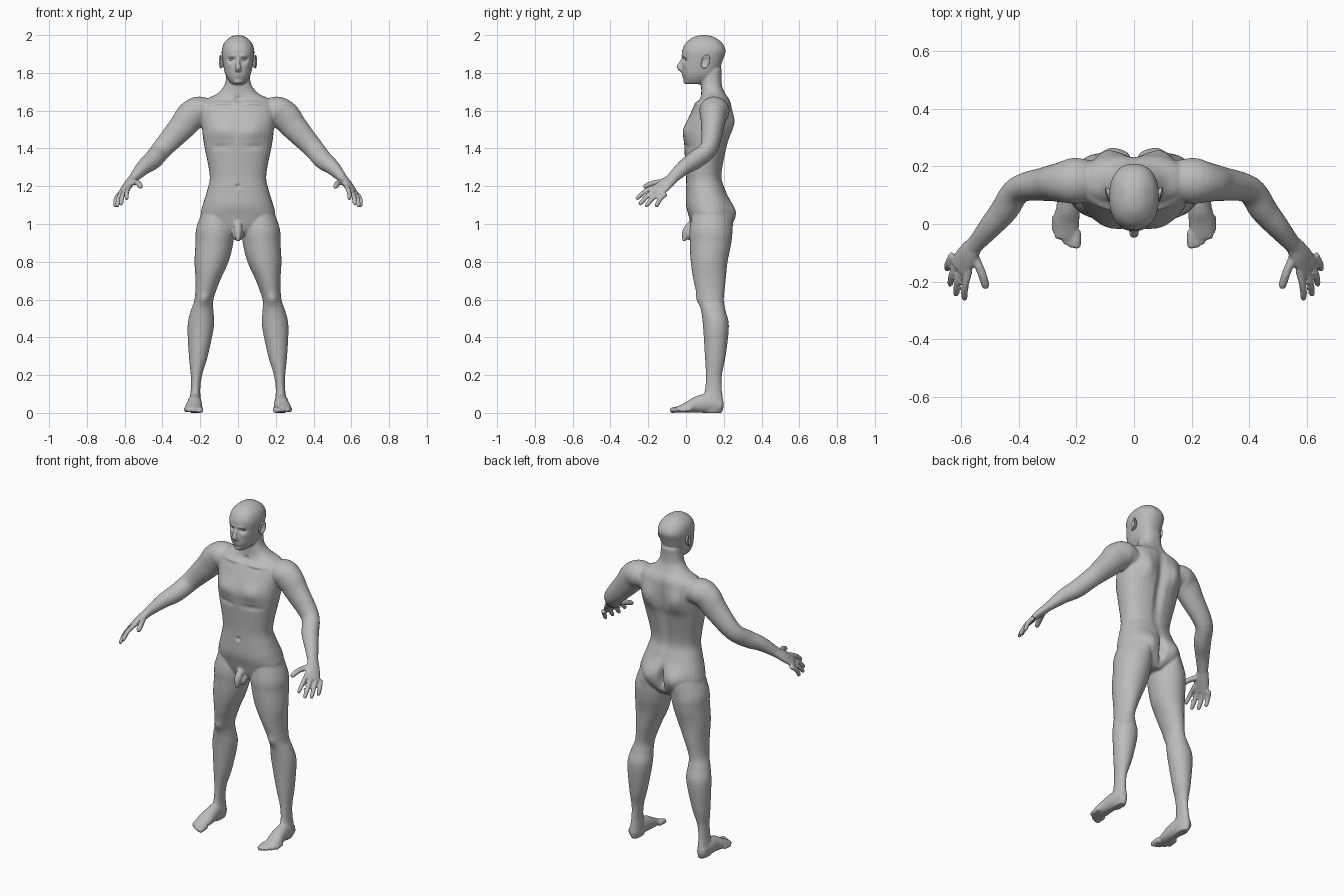
import bpy
import bmesh
import math
from mathutils import Vector, Matrix

CM = 0.01  # parts are described in hundredths of a unit

default_cube = bpy.data.objects.get("Cube")
if default_cube:
    bpy.data.objects.remove(default_cube, do_unlink=True)

grey = (0.5, 0.5, 0.5, 1)
skin = bpy.data.materials.new("neutral grey")
skin.use_nodes = True
skin.diffuse_color = grey
skin.node_tree.nodes["Principled BSDF"].inputs["Base Color"].default_value = grey


def smooth_rows(rows, steps=5):
    """Insert Catmull-Rom rows between the given ones."""
    result = []
    last = len(rows) - 1
    for i in range(last):
        before, start, end, after = (rows[min(max(k, 0), last)] for k in range(i - 1, i + 3))
        for step in range(steps):
            t = step / steps
            result.append([q + 0.5 * t * (r - p + t * (2 * p - 5 * q + 4 * r - s
                           + t * (3 * (q - r) + s - p)))
                           for p, q, r, s in zip(before, start, end, after)])
    result.append(list(rows[-1]))
    return result


def oval(power=2, count=32):
    """Points of a unit superellipse."""
    points = []
    for i in range(count):
        angle = math.tau * i / count
        c, s = math.cos(angle), math.sin(angle)
        points.append((math.copysign(abs(c) ** (2 / power), c),
                       math.copysign(abs(s) ** (2 / power), s)))
    return points


def loft(bm, rings):
    """Skin a list of point rings and cap both ends."""
    loops = [[bm.verts.new(point * CM) for point in ring] for ring in rings]
    for low, high in zip(loops, loops[1:]):
        for i in range(len(low)):
            j = (i + 1) % len(low)
            bm.faces.new((low[i], low[j], high[j], high[i]))
    bm.faces.new(loops[0])
    bm.faces.new(loops[-1])


def upright(bm, rows, side=1, power=2):
    """Loft level sections given as height, x range, y range."""
    rings = []
    for z, left, right, front, back in smooth_rows(rows):
        rings.append([Vector((side * (left + right + u * (right - left)) / 2,
                              (front + back + v * (back - front)) / 2, z))
                      for u, v in oval(power)])
    loft(bm, rings)


def symmetric(bm, rows):
    """Loft level sections given as height, half width, y range."""
    upright(bm, [(z, -w, w, front, back) for z, w, front, back in rows], power=2.3)


def limb(bm, rows, side=1, across=(0, 1, 0)):
    """Loft sections square to a path: x, y, z, half width, half thickness."""
    rows = smooth_rows(rows)
    points = [Vector(row[:3]) for row in rows]
    rings = []
    for i, (point, row) in enumerate(zip(points, rows)):
        along = (points[min(i + 1, len(rows) - 1)] - points[max(i - 1, 0)]).normalized()
        wide = Vector(across)
        wide = (wide - along * wide.dot(along)).normalized()
        thick = along.cross(wide)
        ring = [point + wide * (u * row[3]) + thick * (v * row[4]) for u, v in oval()]
        rings.append([Vector((side * p.x, p.y, p.z)) for p in ring])
    loft(bm, rings)


def digit(bm, start, middle, tip, radius, side):
    """Tapered finger or toe with a rounded end."""
    start, middle, tip = Vector(start), Vector(middle), Vector(tip)
    stations = ((start, 1), (middle, 1), (middle.lerp(tip, 0.8), 0.9), (tip, 0.4))
    limb(bm, [(*p, radius * k, radius * k) for p, k in stations], side, palm_width)


def blob(bm, centre, size):
    place = Matrix.Translation(Vector(centre) * CM) @ Matrix.Diagonal((*Vector(size) * CM, 1))
    bmesh.ops.create_uvsphere(bm, u_segments=24, v_segments=16, radius=1, matrix=place)


def add_object(name, mesh):
    mesh.materials.clear()
    mesh.materials.append(skin)
    mesh.shade_smooth()
    obj = bpy.data.objects.new(name, mesh)
    bpy.context.collection.objects.link(obj)
    return obj


def finish(bm, name):
    bmesh.ops.recalc_face_normals(bm, faces=bm.faces)
    mesh = bpy.data.meshes.new(name)
    bm.to_mesh(mesh)
    bm.free()
    return add_object(name, mesh)


body = bmesh.new()
sideways = (1, 0, 0)
palm_width = (0.6, 0.65, -0.4)

# Torso and neck
symmetric(body, [(94, 6, 5, 20), (98, 14, 3, 23), (104, 19.5, 1.5, 24), (110, 18.7, 0, 24),
                 (118, 16.3, 0, 21), (126, 15, 0, 19), (142, 18, -1, 22), (150, 19, -1, 24),
                 (162, 20, 4, 24), (166, 17, 7, 23), (169, 11, 8, 21), (174, 7, 8, 19),
                 (182, 6, 8, 19)])

# Head and nose
symmetric(body, [(174, 3, 0, 8), (176, 5, -1, 13), (180, 7, -2, 17), (188, 8.4, -2, 20),
                 (192, 8.6, -2, 21), (196, 7.3, 0, 19), (199, 4, 4, 15), (200, 1, 8, 11)])
limb(body, [(0, -1, 188, 1, 1), (0, -3, 185, 1, 1), (0, -3.5, 183, 1.7, 1.4),
            (0, -2, 181, 1.5, 1)], across=sideways)

# Groin
limb(body, [(0, 3, 100, 2, 2), (0, 0, 96, 2, 2), (0, -1, 91, 1, 1)], across=sideways)
blob(body, (0, 3, 94.5), (3.4, 3, 3.4))

leg = [(112, 5, 17, 5, 20), (98, 2, 22, 2, 24), (90, 2.5, 22.5, 2, 24), (80, 5, 23, 2.5, 22),
       (70, 9.5, 22.5, 4, 21), (60, 13, 23, 6.5, 20), (54, 13, 25, 8, 21),
       (46, 12.7, 26.7, 9, 22.7), (30, 16, 26, 10, 21), (20, 19, 25, 10.5, 19),
       (12, 20, 25, 10, 19), (4, 19.5, 26, 8, 20), (0, 20, 25, 9, 19)]
foot = [(23, 19, 3.5, 2.5, 3), (23, 12, 5, 3.5, 5), (23, 6, 4.4, 4, 4.4),
        (23.5, 1, 3, 4.5, 3), (23.6, -5, 1.7, 4, 1.4)]
arm = [(13, 15, 158, 6, 6), (20, 15, 160, 8, 7.5), (25, 14.5, 157, 7, 8), (30, 14, 151, 6, 7),
       (40, 12, 140, 4.7, 5.4), (45, 5, 134, 4.7, 5), (50, -1, 130, 4, 4),
       (56, -8, 123.5, 3, 2.3)]
palm = [(55, -6.5, 124.6, 3, 2.4), (58, -11, 121, 4.2, 2.2), (61, -15.5, 117, 4.5, 1.4)]
finger_tips = [(59, -26.5, 113), (62, -25, 110), (64, -21.5, 109), (65, -16, 109)]
index_root, little_root = Vector((57.3, -16, 120)), Vector((63, -10.5, 116))

for side in (1, -1):
    # Leg, foot and toes
    upright(body, leg, side)
    limb(body, foot, side, sideways)
    for i in range(5):
        x = 20 + 1.85 * i
        tip = i * i / 3 - 8.5
        digit(body, (x, tip + 6, 2), (x, tip + 3, 1.7), (x, tip, 1.2), 1.2 if i else 1.6, side)
    # Arm, palm, fingers and thumb
    limb(body, arm, side)
    limb(body, palm, side, palm_width)
    for i, tip in enumerate(finger_tips):
        root = index_root.lerp(little_root, i / 3)
        knuckle = root.lerp(Vector(tip), 0.5) + Vector((0.6, -0.4, 0.8))
        digit(body, root, knuckle, tip, 1.25, side)
    digit(body, (56, -10, 122.5), (53, -17, 121.7), (51.3, -22.5, 119.5), 1.5, side)

# Fuse the parts into one skin
parts = finish(body, "body_parts")
remesh = parts.modifiers.new("fuse", 'REMESH')
remesh.mode = 'VOXEL'
remesh.voxel_size = 0.0062
relax = parts.modifiers.new("relax", 'SMOOTH')
relax.iterations = 3
graph = bpy.context.evaluated_depsgraph_get()
skin_mesh = bpy.data.meshes.new_from_object(parts.evaluated_get(graph))
bpy.data.objects.remove(parts, do_unlink=True)

# Soft forms: centre, reach along each axis, push towards the back
forms = {
    "spine": ((0, 25, 142), (2.6, 8, 20), -2.2),
    "cleft": ((0, 26, 105), (1.4, 7, 6), -4.5),
    "buttock": ((8.5, 24, 105), (6, 7, 6.5), 3),
    "shoulder blade": ((10, 24, 154), (5, 6, 7), 2.5),
    "chest": ((9, -1, 150), (6, 6, 4.5), -1.2),
    "under chest": ((9, 0, 141), (6, 4, 1.5), 0.6),
    "navel": ((0, 0, 120), (1, 3, 1), 1.2),
    "collarbone": ((8, 6, 164), (5.5, 4, 1), -1),
    "throat": ((0, 7, 166), (2, 4, 1.6), 1.2),
    "kneecap": ((18, 6, 60), (3, 3, 3), -1),
    "eye socket": ((3.5, -1, 187), (1.7, 3, 1), 1.7),
    "brow": ((3, -2, 189), (2.6, 2, 0.8), -0.6),
    "cheekbone": ((5, -1, 184), (1.6, 3, 1.4), -0.5),
    "lips": ((0, -2, 178.5), (2, 3, 1), -0.7),
    "mouth line": ((0, -3, 178.5), (2, 3, 0.4), 0.7),
    "chin": ((0, -1, 175), (2, 3, 1.2), -0.8),
}
for vert in skin_mesh.vertices:
    start = vert.co / CM
    mirrored = (abs(start.x), start.y, start.z)
    for centre, reach, push in forms.values():
        if abs(start.z - centre[2]) < 3 * reach[2]:
            distance = sum(((p - c) / r) ** 2 for p, c, r in zip(mirrored, centre, reach))
            vert.co.y += push * CM * math.exp(-distance)
add_object("body", skin_mesh)

ear_profile = [(-1, 0.65), (0.4, 0.95), (1, 1), (1.2, 0.8), (0.4, 0.6), (0.2, 0.2)]
for side, label in ((1, "left"), (-1, "right")):
    # Eye
    eye = bmesh.new()
    blob(eye, (side * 3.4, 1, 187.3), (1.4, 1.4, 1.2))
    finish(eye, label + "_eye")
    # Ear: a rim around a shallow bowl, flaring backwards
    ear = bmesh.new()
    loft(ear, [[Vector((side * (8.4 + out + 0.6 * u * size),
                        10.3 + (2.3 * u + 0.7 * v) * size,
                        186 + 3.6 * v * size)) for u, v in oval()]
               for out, size in ear_profile])
    finish(ear, label + "_ear")
